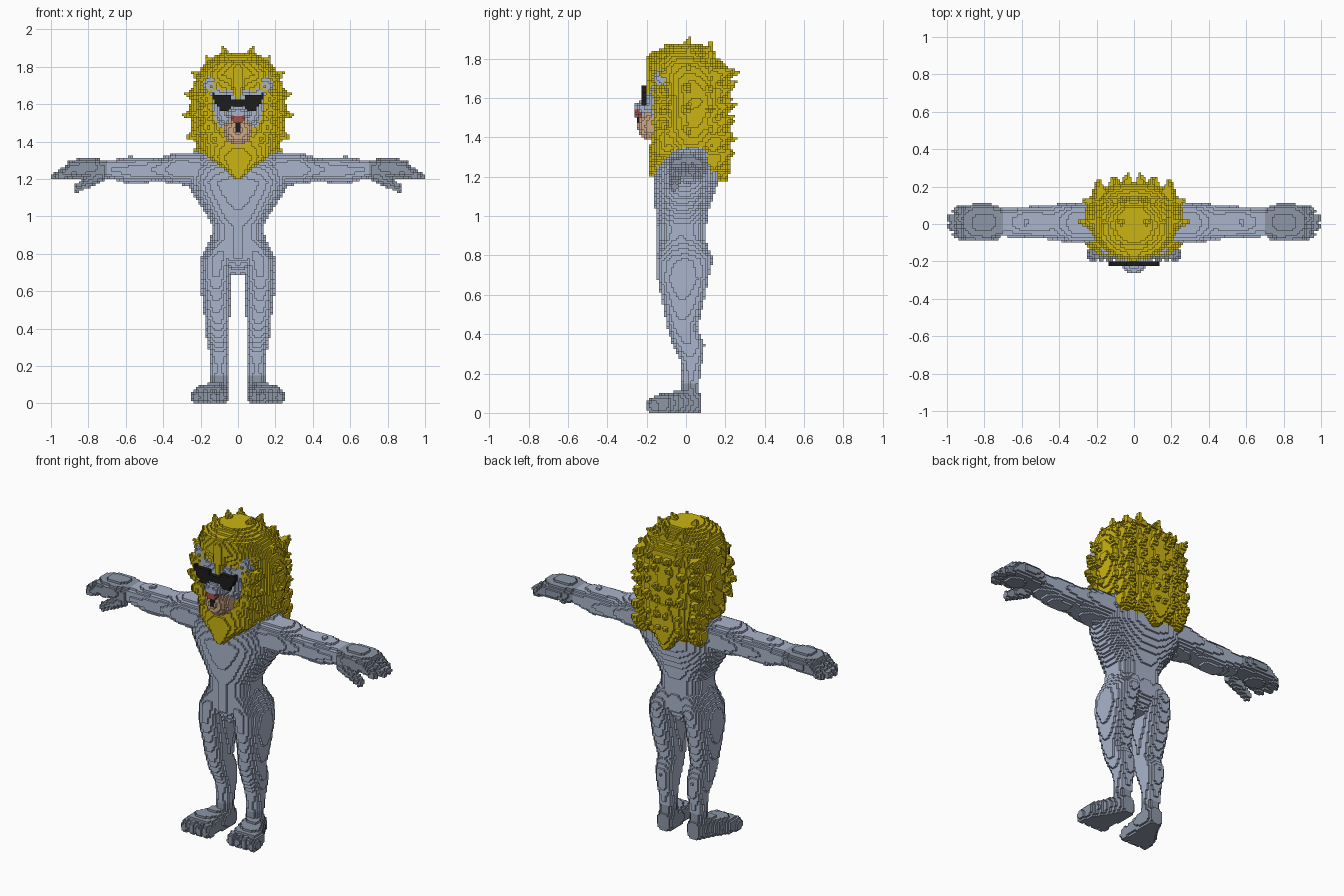
import bpy
import math
import random
from mathutils import Vector

random.seed(4)
if "Cube" in bpy.data.objects:
    bpy.data.objects.remove(bpy.data.objects["Cube"], do_unlink=True)

STEP = 0.0125   # edge of one block
cells = {}      # block index -> part name


def fill(part, low, high, inside, mirror=False):
    """Fill every block in a box whose centre passes the test."""
    spans = [range(math.floor(a / STEP) - 1, math.ceil(b / STEP) + 1)
             for a, b in zip(low, high)]
    for i in spans[0]:
        for j in spans[1]:
            for k in spans[2]:
                if k >= 0 and inside([(n + 0.5) * STEP for n in (i, j, k)]):
                    cells[i, j, k] = part
                    if mirror:
                        cells[-1 - i, j, k] = part


def loft(part, axis, stations, power=2.0, mirror=False):
    """Rounded sections along an axis: (position, centre u, v, radius u, v)."""
    u, v = [n for n in range(3) if n != axis]
    low, high = [0] * 3, [0] * 3
    low[axis], high[axis] = stations[0][0], stations[-1][0]
    for side, c, r in ((u, 1, 3), (v, 2, 4)):
        low[side] = min(s[c] - s[r] for s in stations)
        high[side] = max(s[c] + s[r] for s in stations)

    def inside(p):
        for a, b in zip(stations, stations[1:]):
            if a[0] <= p[axis] <= b[0]:
                t = (p[axis] - a[0]) / (b[0] - a[0])
                cu, cv, ru, rv = [m + (n - m) * t for m, n in zip(a[1:], b[1:])]
                return (abs((p[u] - cu) / ru) ** power
                        + abs((p[v] - cv) / rv) ** power) <= 1
        return False

    fill(part, low, high, inside, mirror)


def ball(part, centre, radii, mirror=False):
    low = [c - r for c, r in zip(centre, radii)]
    high = [c + r for c, r in zip(centre, radii)]
    fill(part, low, high, lambda p: sum(
        ((a - c) / r) ** 2 for a, c, r in zip(p, centre, radii)) <= 1, mirror)


def spike(part, base, tip, radius, end=0.006, mirror=True):
    """Tapering tuft or finger from base to tip."""
    base, tip = Vector(base), Vector(tip)
    line = tip - base
    low = [min(a, b) - radius for a, b in zip(base, tip)]
    high = [max(a, b) + radius for a, b in zip(base, tip)]

    def inside(p):
        p = Vector(p)
        t = max(0, min(1, (p - base).dot(line) / line.length_squared))
        return (p - base - line * t).length <= radius + (end - radius) * t

    fill(part, low, high, inside, mirror)


# torso
loft("body", 2, [
    (.69, 0, -.01, .05, .07), (.78, 0, -.015, .15, .13), (.88, 0, -.02, .145, .125),
    (.95, 0, -.02, .14, .125), (1.02, 0, -.02, .175, .135), (1.1, 0, -.01, .23, .15),
    (1.18, 0, 0, .27, .165), (1.25, 0, .01, .28, .155), (1.32, 0, .03, .26, .13),
    (1.36, 0, .03, .2, .09)], 2.4)

# legs
loft("body", 2, [
    (.1, .1, .02, .042, .045), (.2, .1, .025, .046, .045), (.27, .1, .028, .053, .058),
    (.35, .107, .012, .062, .083), (.43, .11, -.02, .066, .076),
    (.55, .117, -.015, .074, .105), (.68, .12, -.015, .085, .13),
    (.78, .11, -.007, .085, .145), (.88, .07, -.015, .075, .115)], 2.2, True)

# arms
loft("body", 0, [
    (.2, .01, 1.255, .11, .09), (.33, .005, 1.255, .11, .085), (.43, .01, 1.25, .095, .06),
    (.5, .01, 1.245, .088, .07), (.58, .01, 1.245, .082, .075), (.66, .01, 1.25, .08, .055),
    (.72, .01, 1.255, .075, .048)], 2.2, True)

# hands with curled fingers and a thumb
loft("hands", 0, [
    (.7, .01, 1.255, .075, .048), (.77, .01, 1.26, .098, .05),
    (.85, .01, 1.255, .1, .054), (.91, .01, 1.25, .085, .045)], 2.4, True)
for y, reach in ((-.058, .95), (-.012, .98), (.032, .978), (.072, .95)):
    spike("hands", (.88, y, 1.255), (reach, y, 1.215), .032, .021)
spike("hands", (.74, -.05, 1.215), (.86, -.06, 1.15), .034, .022)

# feet with toes
loft("feet", 1, [
    (-.16, .158, .045, .088, .045), (-.1, .15, .045, .088, .055),
    (-.03, .12, .052, .068, .06), (.04, .1, .052, .052, .056),
    (.07, .1, .05, .042, .05)], 3, True)
for x in (.085, .13, .175, .222):
    ball("feet", (x, -.16, .035), (.028, .042, .042), True)
loft("feet", 2, [(.05, .1, .02, .048, .05), (.155, .1, .02, .044, .046)], 2, True)

# mane: head mass, beard lock and back lock
loft("mane", 2, [
    (1.3, 0, .03, .17, .15), (1.36, 0, .03, .22, .17), (1.45, 0, .04, .245, .17),
    (1.58, 0, .05, .26, .17), (1.68, 0, .03, .245, .19), (1.76, 0, .01, .22, .205),
    (1.82, 0, -.02, .18, .155), (1.88, 0, 0, .08, .08)], 2.2)
loft("mane", 2, [
    (1.2, 0, -.17, .012, .016), (1.25, 0, -.145, .07, .047), (1.32, 0, -.1, .17, .09),
    (1.42, 0, -.07, .2, .1), (1.5, 0, -.03, .2, .1)])
loft("mane", 2, [
    (1.17, 0, .19, .015, .02), (1.25, 0, .18, .08, .045),
    (1.33, 0, .15, .15, .08), (1.45, 0, .1, .2, .12)])

# mane: rings of tufts around the head
for y, size in ((-.12, .87), (0, 1), (.11, .93)):
    for degrees in range(-45, 80, 20):
        a = math.radians(degrees)
        x, z = math.cos(a) * size, math.sin(a) * size
        spike("mane", (x * .2, y, 1.57 + z * .25),
              (x * .3, y + .015, 1.57 + z * .35), .05)

# mane: rows of tufts down the back
for row in range(6):
    z = 1.3 + row * .085
    for column in range(3):
        x = .035 + column * .075 + random.uniform(-.015, .015)
        tip = .262 - column * .014 + random.uniform(-.015, .008)
        spike("mane", (x * .9, .14, z - .02), (x, tip, z + random.uniform(0, .05)), .055)

# face, ears and forelock
ball("face", (0, -.09, 1.575), (.145, .11, .14))
ball("face", (0, -.19, 1.55), (.072, .075, .042))
spike("face", (.09, -.13, 1.62), (.145, -.12, 1.69), .045, .03)
ball("ears", (.15, -.125, 1.7), (.036, .04, .05), True)
spike("mane", (0, -.13, 1.77), (0, -.185, 1.64), .075, .015, False)

# muzzle, mouth and chin line
ball("muzzle", (0, -.165, 1.46), (.08, .082, .08))
ball("mouth", (0, -.245, 1.522), (.036, .024, .024))
ball("chin_line", (0, -.24, 1.473), (.012, .018, .03))

# sunglasses
loft("sunglasses", 0, [
    (0, -.2125, 1.602, .013, .02), (.03, -.2125, 1.605, .013, .022),
    (.045, -.2125, 1.612, .013, .04), (.06, -.2125, 1.605, .013, .047),
    (.09, -.2125, 1.608, .013, .045), (.14, -.2125, 1.645, .013, .013)], 12, True)


def material(name, colour):
    mat = bpy.data.materials.new(name)
    mat.use_nodes = True
    mat.diffuse_color = (*colour, 1)
    shader = mat.node_tree.nodes["Principled BSDF"]
    shader.inputs["Base Color"].default_value = (*colour, 1)
    shader.inputs["Roughness"].default_value = 0.8
    return mat


fur = material("pale blue grey", (.40, .46, .60))
paw = material("slate grey", (.27, .31, .39))
gold = material("golden yellow", (.60, .46, .006))
tan = material("tan", (.60, .39, .24))
red = material("dull red", (.38, .08, .07))
black = material("black", (.012, .012, .012))
PARTS = {"body": fur, "hands": paw, "feet": paw, "mane": gold, "face": fur, "ears": fur,
         "muzzle": tan, "mouth": red, "chin_line": black, "sunglasses": black}


def build(part):
    """Turn the exposed sides of a part's blocks into a mesh."""
    verts, faces = {}, []
    for cell in [c for c, owner in cells.items() if owner == part]:
        for axis in range(3):
            for side in (0, 1):
                neighbour = list(cell)
                neighbour[axis] += 2 * side - 1
                if tuple(neighbour) in cells:
                    continue
                quad = []
                for du, dv in ((0, 0), (1, 0), (1, 1), (0, 1)):
                    corner = list(cell)
                    corner[axis] += side
                    corner[(axis + 1) % 3] += du
                    corner[(axis + 2) % 3] += dv
                    quad.append(verts.setdefault(tuple(corner), len(verts)))
                faces.append(quad if side else quad[::-1])
    mesh = bpy.data.meshes.new(part)
    mesh.from_pydata([[n * STEP for n in v] for v in verts], [], faces)
    mesh.materials.append(PARTS[part])
    bpy.context.collection.objects.link(bpy.data.objects.new(part, mesh))


for part in PARTS:
    build(part)
